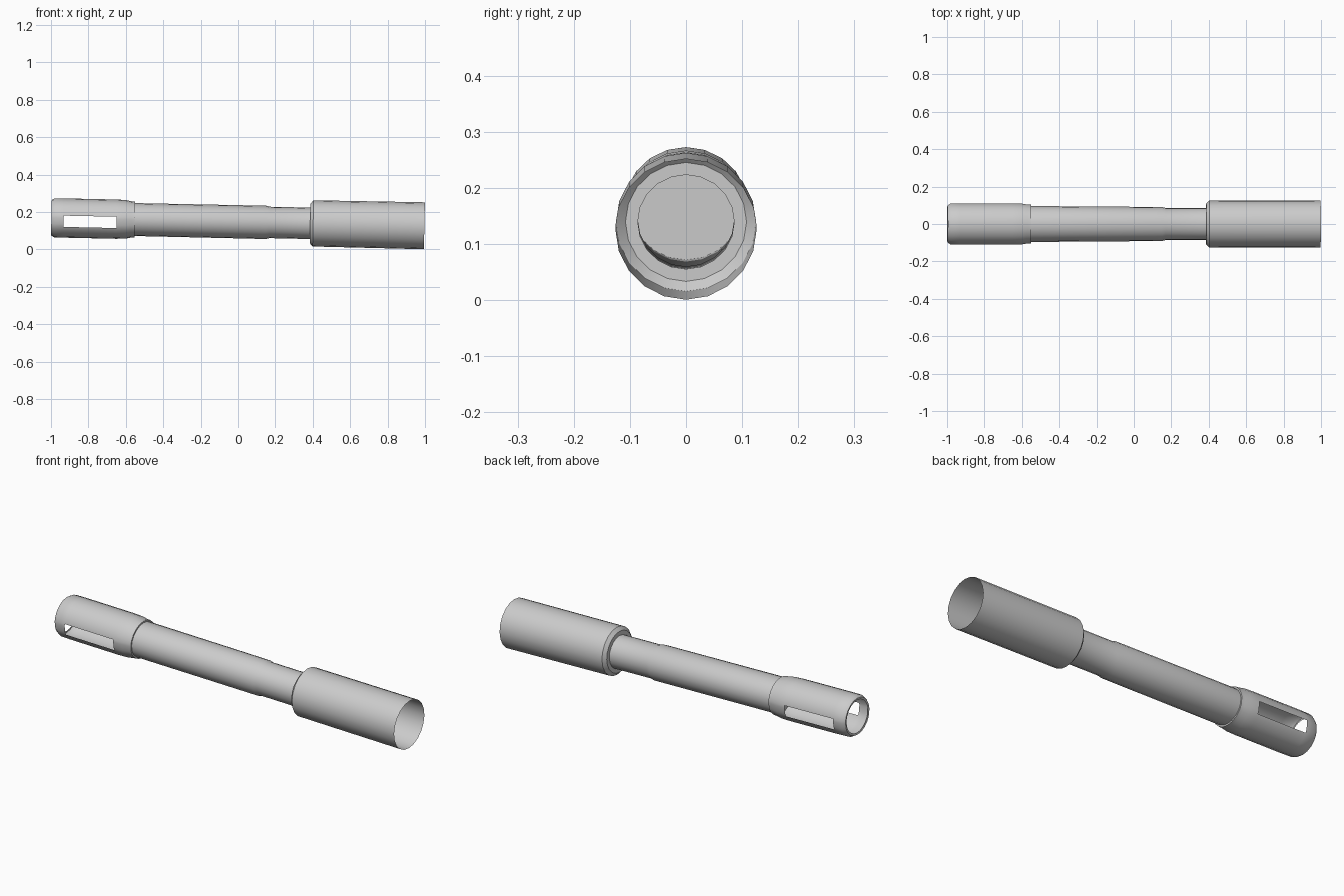
import bpy, bmesh, math

if "Cube" in bpy.data.objects:
    bpy.data.objects.remove(bpy.data.objects["Cube"])

TILT = 0.0215      # the axis drops slightly towards +x
AXIS_Z = 0.1475
STEP = 18          # twenty-sided sections


def lathe(name, profile, extra=(), cap_start=False, is_hole=None):
    """Sweep (x, half width, half height) rings along x."""
    angles = sorted(set(range(0, 360, STEP)) | {a % 360 for a in extra})
    n = len(angles)
    bm = bmesh.new()
    rings = []
    for x, ry, rz in profile:
        rings.append([bm.verts.new((x, ry * math.cos(math.radians(a)),
                                    rz * math.sin(math.radians(a)))) for a in angles])
    for k in range(len(rings) - 1):
        for i in range(n):
            j = (i + 1) % n
            mid = (angles[i] + (angles[j] if j else 360)) / 2
            if is_hole and is_hole(k, mid):
                continue
            bm.faces.new((rings[k][i], rings[k][j], rings[k + 1][j], rings[k + 1][i]))
    if cap_start:
        bm.faces.new(rings[0])
    bmesh.ops.recalc_face_normals(bm, faces=bm.faces)
    mesh = bpy.data.meshes.new(name)
    bm.to_mesh(mesh)
    bm.free()
    obj = bpy.data.objects.new(name, mesh)
    bpy.context.collection.objects.link(obj)
    obj.location.z = AXIS_Z
    obj.rotation_euler.y = TILT
    bpy.ops.object.select_all(action='DESELECT')
    obj.select_set(True)
    bpy.context.view_layer.objects.active = obj
    bpy.ops.object.shade_smooth_by_angle(angle=math.radians(40))
    return obj


# wide open sleeve on the right
lathe("end_sleeve", [(0.386, 0.086, 0.084), (0.386, 0.108, 0.106),
                     (0.402, 0.125, 0.1235), (0.997, 0.126, 0.1255)])

# barrel tube with narrower neck, closed at its left end
lathe("barrel", [(-0.555, 0.096, 0.088), (0.15, 0.091, 0.089),
                 (0.17, 0.086, 0.084), (0.386, 0.086, 0.084)], cap_start=True)

# slotted cage on the left: one long window on each side
SLOT_TOP, SLOT_LOW = 7, -27


def slot(k, a):
    off = math.degrees(math.asin(math.sin(math.radians(a))))
    return k == 3 and SLOT_LOW < off < SLOT_TOP


lathe("slotted_cage", [(-0.996, 0.088, 0.084), (-0.998, 0.099, 0.095),
                       (-0.982, 0.109, 0.104), (-0.932, 0.110, 0.105),
                       (-0.65, 0.110, 0.105), (-0.60, 0.109, 0.103),
                       (-0.57, 0.104, 0.097), (-0.552, 0.103, 0.096),
                       (-0.552, 0.096, 0.088)],
      extra=(SLOT_TOP, SLOT_LOW, 180 - SLOT_TOP, 180 - SLOT_LOW), is_hole=slot)
